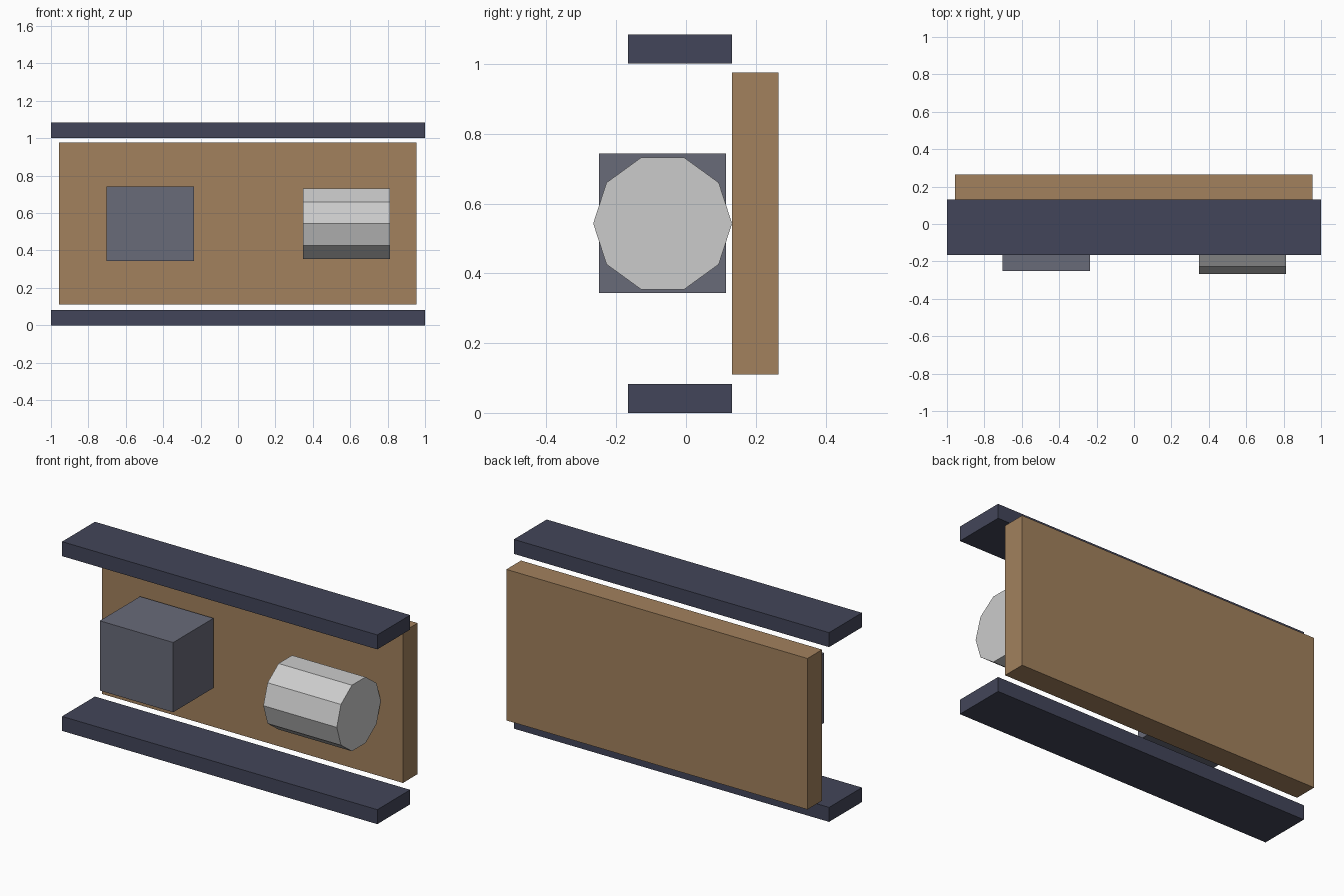
import bpy
import math

if "Cube" in bpy.data.objects:
    bpy.data.objects.remove(bpy.data.objects["Cube"])


def material(name, rgb):
    mat = bpy.data.materials.new(name)
    mat.diffuse_color = (*rgb, 1)
    mat.use_nodes = True
    mat.node_tree.nodes["Principled BSDF"].inputs["Base Color"].default_value = mat.diffuse_color
    return mat


def box(name, x, y, z, mat):
    """Box from (min, max) ranges on each axis."""
    spans = (x, y, z)
    bpy.ops.mesh.primitive_cube_add(size=1, location=[(a + b) / 2 for a, b in spans])
    ob = bpy.context.object
    ob.name = name
    ob.scale = [b - a for a, b in spans]
    bpy.ops.object.transform_apply(location=False, rotation=False, scale=True)
    ob.data.materials.append(mat)
    return ob


navy = material("dark_navy", (0.055, 0.06, 0.10))
wood = material("brown", (0.36, 0.22, 0.11))
slate = material("slate", (0.14, 0.145, 0.19))

# Lower and upper rails
for name, z in (("lower_rail", 0.0), ("upper_rail", 1.002)):
    box(name, (-1, 1), (-0.166, 0.132), (z, z + 0.083), navy)

# Upright panel behind the rails
box("back_panel", (-0.956, 0.954), (0.132, 0.265), (0.11, 0.976), wood)

# Block in front of the panel
box("block", (-0.702, -0.236), (-0.25, 0.115), (0.343, 0.743), slate)

# Ten-sided drum lying along x, left in default grey
bpy.ops.mesh.primitive_cylinder_add(
    vertices=10, radius=0.199, depth=0.466,
    location=(0.58, -0.067, 0.543), rotation=(0, math.pi / 2, 0))
bpy.context.object.name = "drum"
